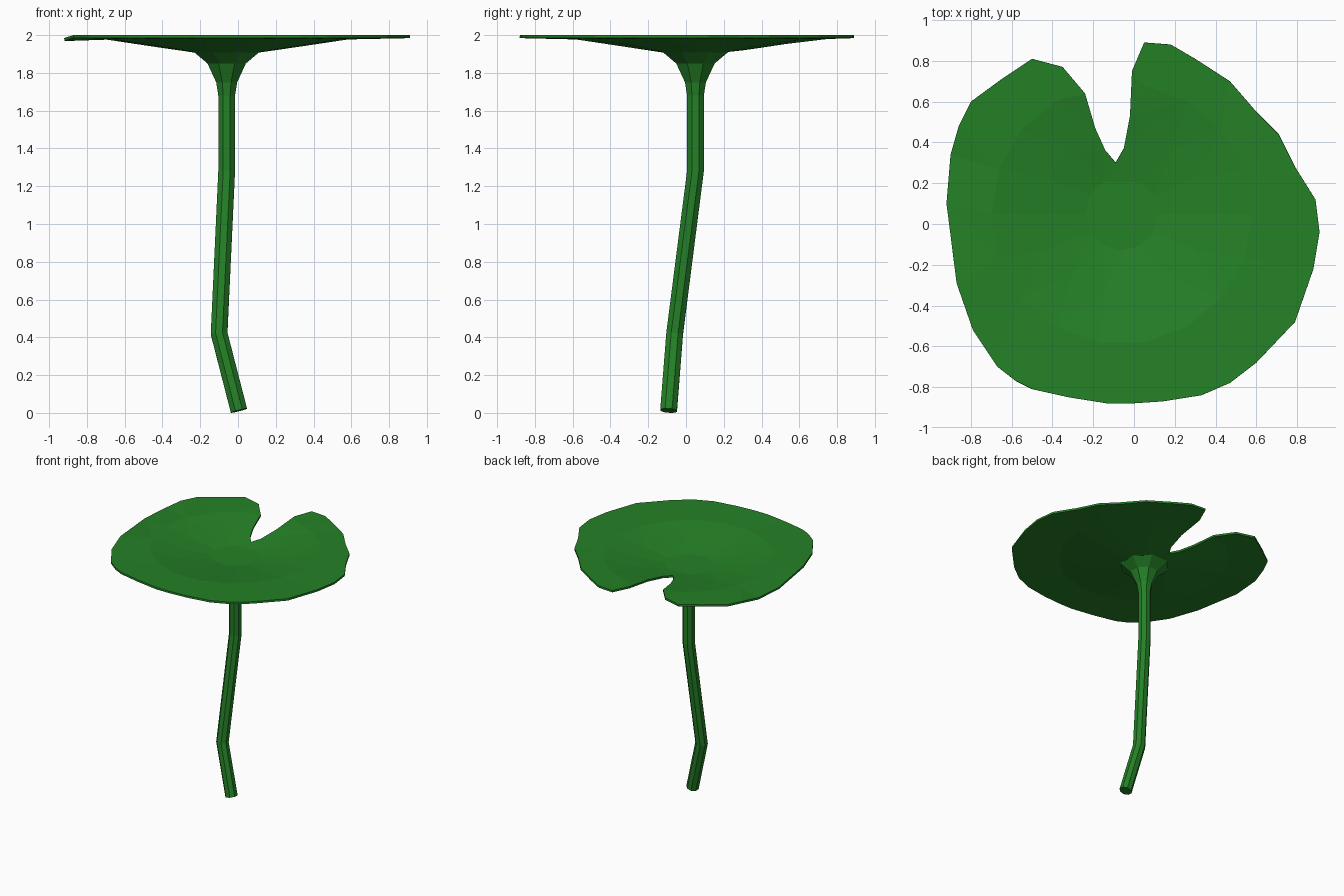
import bpy, bmesh, math
from mathutils import Vector
from mathutils.geometry import delaunay_2d_cdt

default_cube = bpy.data.objects.get("Cube")
if default_cube:
    bpy.data.objects.remove(default_cube, do_unlink=True)

# Single leaf colour
green = bpy.data.materials.new("leaf_green")
green.use_nodes = True
green.diffuse_color = (0.018, 0.22, 0.02, 1)
green.node_tree.nodes["Principled BSDF"].inputs["Base Color"].default_value = green.diffuse_color


def add_object(name, bm):
    """Turn a bmesh into a linked, green, flat-shaded object."""
    mesh = bpy.data.meshes.new(name)
    bm.to_mesh(mesh)
    bm.free()
    mesh.materials.append(green)
    obj = bpy.data.objects.new(name, mesh)
    bpy.context.collection.objects.link(obj)
    return obj


def interpolate(profile, radius):
    """Height of a piecewise linear (radius, height) profile."""
    for (r0, z0), (r1, z1) in zip(profile, profile[1:]):
        if radius <= r1:
            return z0 + (z1 - z0) * (radius - r0) / (r1 - r0)
    return profile[-1][1]


centre = Vector((-0.06, 0.05))

# Leaf: notched outline filled with rings, then dished towards the centre
outline = [Vector(p) for p in (
    (-.92, .1), (-.87, -.29), (-.79, -.52), (-.67, -.7), (-.58, -.77), (-.5, -.81),
    (-.32, -.85), (-.13, -.88), (-.01, -.88), (.14, -.87), (.33, -.84), (.47, -.78),
    (.6, -.68), (.79, -.48), (.88, -.22), (.91, -.04), (.89, .12), (.79, .28),
    (.71, .44), (.6, .55), (.47, .7), (.3, .81), (.18, .88), (.05, .89),
    (-.01, .75), (-.02, .53), (-.05, .37), (-.09, .3), (-.14, .36), (-.19, .47),
    (-.24, .64), (-.35, .77), (-.5, .81), (-.65, .71), (-.8, .6), (-.86, .48), (-.9, .34))]
dish = [(0, 1.925), (.18, 1.925), (.4, 1.957), (.64, 1.993), (.8, 2)]

points = list(outline)
for radius, count in ((.18, 12), (.4, 14), (.64, 18)):
    for i in range(count):
        angle = math.tau * i / count
        p = centre + radius * Vector((math.cos(angle), math.sin(angle)))
        if min((p - q).length for q in outline) > 0.08:
            points.append(p)

verts, _, faces, *_ = delaunay_2d_cdt(points, [], [list(range(len(outline)))], 1, 1e-5)
bm = bmesh.new()
leaf_verts = []
for v in verts:
    z = interpolate(dish, (v - centre).length)
    if v.x < -0.88:      # slightly drooping edge
        z -= 0.015
    leaf_verts.append(bm.verts.new((v.x, v.y, z)))
for face in faces:
    bm.faces.new([leaf_verts[i] for i in face])
bmesh.ops.recalc_face_normals(bm, faces=bm.faces)
if sum(f.normal.z for f in bm.faces) < 0:
    bmesh.ops.reverse_faces(bm, faces=bm.faces)
leaf = add_object("leaf", bm)
thickness = leaf.modifiers.new("thickness", 'SOLIDIFY')
thickness.thickness = 0.016
thickness.offset = -1

# Stem: eight-sided tube along a bent path, flaring into the leaf
SIDES = 8
STEM_RADIUS = 0.048
path = [((.005, -.092, .012), STEM_RADIUS), ((-.1, -.06, .42), STEM_RADIUS),
        ((-.06, .05, 1.28), STEM_RADIUS)]
path += [((centre.x, centre.y, z), r) for z, r in
         ((1.68, STEM_RADIUS), (1.75, .06), (1.85, .11), (1.912, .19))]
bm = bmesh.new()
rings = []
for i, (position, radius) in enumerate(path):
    before = Vector(path[max(i - 1, 0)][0])
    after = Vector(path[min(i + 1, len(path) - 1)][0])
    here = Vector(position)
    tangent = ((here - before).normalized() + (after - here).normalized()).normalized()
    side = Vector((0, 1, 0)).cross(tangent).normalized()
    front = tangent.cross(side)
    ring = []
    for k in range(SIDES):
        angle = math.tau * (k + 0.5) / SIDES
        offset = side * math.cos(angle) + front * math.sin(angle)
        ring.append(bm.verts.new(here + offset * radius))
    rings.append(ring)
for low, high in zip(rings, rings[1:]):
    for k in range(SIDES):
        n = (k + 1) % SIDES
        bm.faces.new((low[k], low[n], high[n], high[k]))
bm.faces.new(rings[0][::-1])
bm.faces.new(rings[-1])
add_object("stem", bm)
